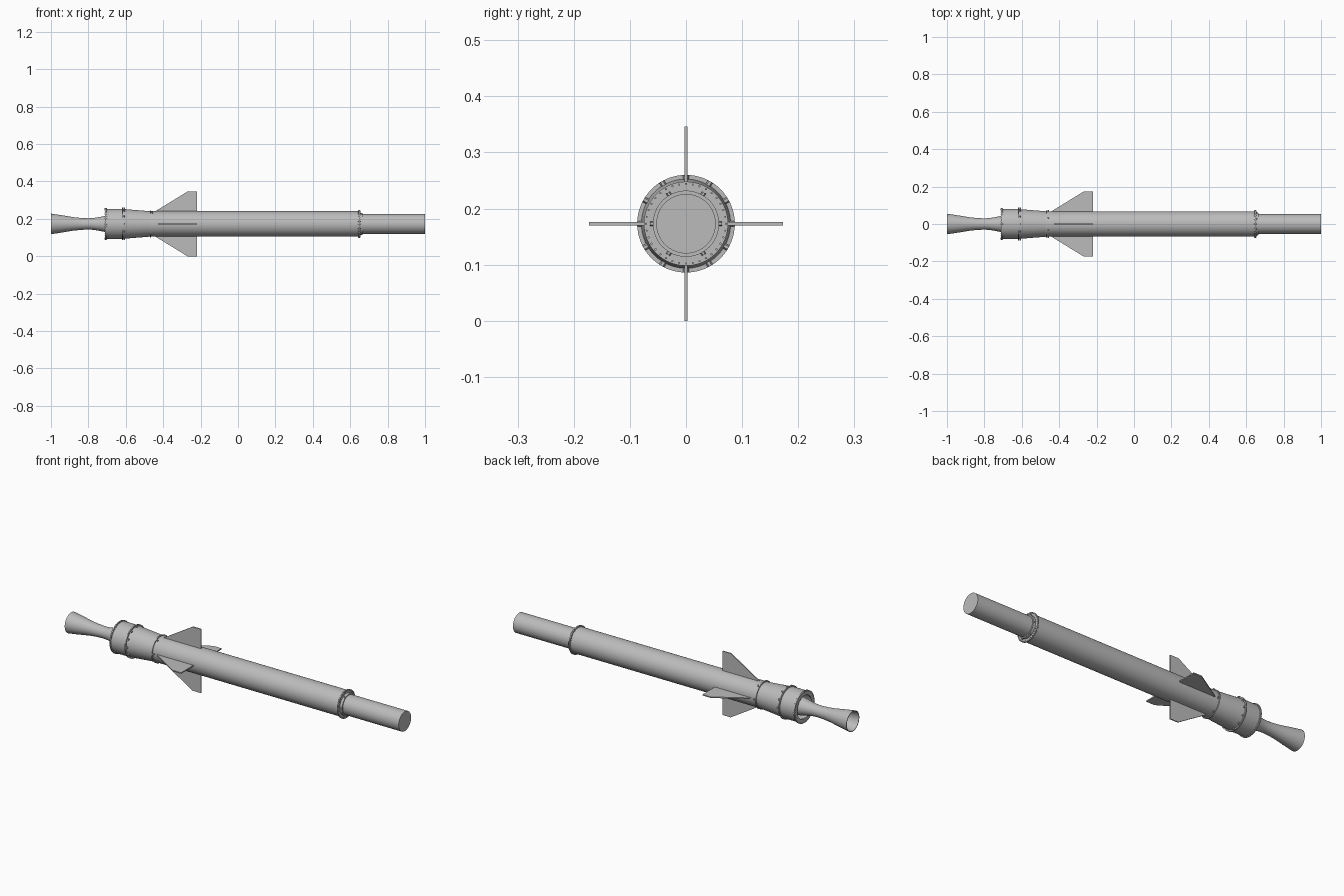
import bpy, bmesh
from math import pi, cos, sin
from mathutils import Matrix

cube = bpy.data.objects.get("Cube")
if cube:
    bpy.data.objects.remove(cube)

AXIS = 0.173  # height of the long axis
grey = bpy.data.materials.new("light_grey")
grey.use_nodes = True
colour = (0.5, 0.5, 0.5, 1)
grey.diffuse_color = colour
grey.node_tree.nodes["Principled BSDF"].inputs["Base Color"].default_value = colour


def finish(name, bm, smooth=False):
    bmesh.ops.recalc_face_normals(bm, faces=bm.faces)
    mesh = bpy.data.meshes.new(name)
    bm.to_mesh(mesh)
    bm.free()
    mesh.materials.append(grey)
    obj = bpy.data.objects.new(name, mesh)
    bpy.context.collection.objects.link(obj)
    obj.location.z = AXIS
    if smooth:
        bpy.ops.object.select_all(action='DESELECT')
        obj.select_set(True)
        bpy.context.view_layer.objects.active = obj
        bpy.ops.object.shade_smooth_by_angle(angle=0.5)
    return obj


def lathe(name, profile, closed=False, steps=64):
    """Turn (x, radius) points about the long axis."""
    bm = bmesh.new()
    verts = [bm.verts.new((x, 0, r)) for x, r in profile]
    pairs = list(zip(verts, verts[1:]))
    if closed:
        pairs.append((verts[-1], verts[0]))
    edges = [bm.edges.new(p) for p in pairs]
    bmesh.ops.spin(bm, geom=verts + edges, cent=(0, 0, 0), axis=(1, 0, 0),
                   angle=2 * pi, steps=steps)
    bmesh.ops.remove_doubles(bm, verts=bm.verts, dist=1e-5)
    return finish(name, bm, True)


def flange(name, x, inner, outer, thick=0.006):
    a, b = x - thick / 2, x + thick / 2
    lathe(name, [(a, inner), (b, inner), (b, outer), (a, outer)], True)


def studs(name, x, r, count, size, length, radial=False, start=0.0):
    """Ring of six-sided bolts, pointing outward or along the axis."""
    bm = bmesh.new()
    for i in range(count):
        turn = Matrix.Rotation(start + 2 * pi * i / count, 4, 'X')
        aim = Matrix() if radial else Matrix.Rotation(pi / 2, 4, 'Y')
        bmesh.ops.create_cone(bm, cap_ends=True, segments=6, radius1=size,
                              radius2=size, depth=length,
                              matrix=turn @ Matrix.Translation((x, 0, r)) @ aim)
    finish(name, bm)


# Main tube, tapered adapter and narrow front section
lathe("main_tube", [(-0.47, 0), (-0.47, 0.068), (0.65, 0.068), (0.65, 0)])
lathe("tapered_adapter", [(-0.62, 0), (-0.62, 0.08), (-0.47, 0.068), (-0.47, 0)])
lathe("front_tube", [(0.64, 0), (0.64, 0.053), (1, 0.053), (1, 0)])

# Rear casing, open at the back around the nozzle
lathe("rear_casing", [(-0.62, 0), (-0.62, 0.081), (-0.71, 0.081),
                      (-0.71, 0.066), (-0.66, 0.066), (-0.66, 0)])

# Thin walled nozzle: flared exit, narrow throat, chamber end
outer = [(-1, 0.055), (-0.94, 0.046), (-0.88, 0.036), (-0.84, 0.032),
         (-0.80, 0.030), (-0.77, 0.032), (-0.74, 0.037), (-0.70, 0.045),
         (-0.65, 0.053)]
inner = [(x, r - 0.003) for x, r in reversed(outer)]
lathe("nozzle", outer + inner, True)

# Joint flanges
flange("rear_flange", -0.707, 0.062, 0.086)
flange("casing_flange", -0.617, 0.07, 0.087)
flange("adapter_flange", -0.467, 0.06, 0.073)
flange("front_flange", 0.648, 0.05, 0.075)
lathe("front_collar", [(0.648, 0.05), (0.648, 0.059), (0.665, 0.059), (0.665, 0.05)])

# Bolts on the flanges and around the joints
studs("casing_bolts", -0.608, 0.081, 6, 0.005, 0.012, True)
studs("casing_bolts_side", -0.608, 0.081, 6, 0.005, 0.012, True, pi / 6)
studs("adapter_bolts", -0.458, 0.069, 6, 0.005, 0.010, True, pi / 6)
studs("front_bolts", 0.658, 0.060, 6, 0.004, 0.008, True, pi / 6)
studs("rear_flange_bolts", -0.707, 0.082, 36, 0.002, 0.012)
studs("front_flange_bolts", 0.648, 0.071, 36, 0.002, 0.012)

# Four swept fins
for i, name in enumerate(("top_fin", "front_fin", "bottom_fin", "back_fin")):
    bm = bmesh.new()
    outline = [(-0.44, 0.06), (-0.44, 0.069), (-0.27, 0.173),
               (-0.22, 0.173), (-0.22, 0.06)]
    face = bm.faces.new([bm.verts.new((x, -0.003, r)) for x, r in outline])
    side = bmesh.ops.extrude_face_region(bm, geom=[face])
    moved = [v for v in side["geom"] if isinstance(v, bmesh.types.BMVert)]
    bmesh.ops.translate(bm, verts=moved, vec=(0, 0.006, 0))
    finish(name, bm).rotation_euler.x = i * pi / 2

# Small centre boss on the front face
lathe("nose_pin", [(0.998, 0.003), (1, 0.003), (1, 0)], steps=12)
